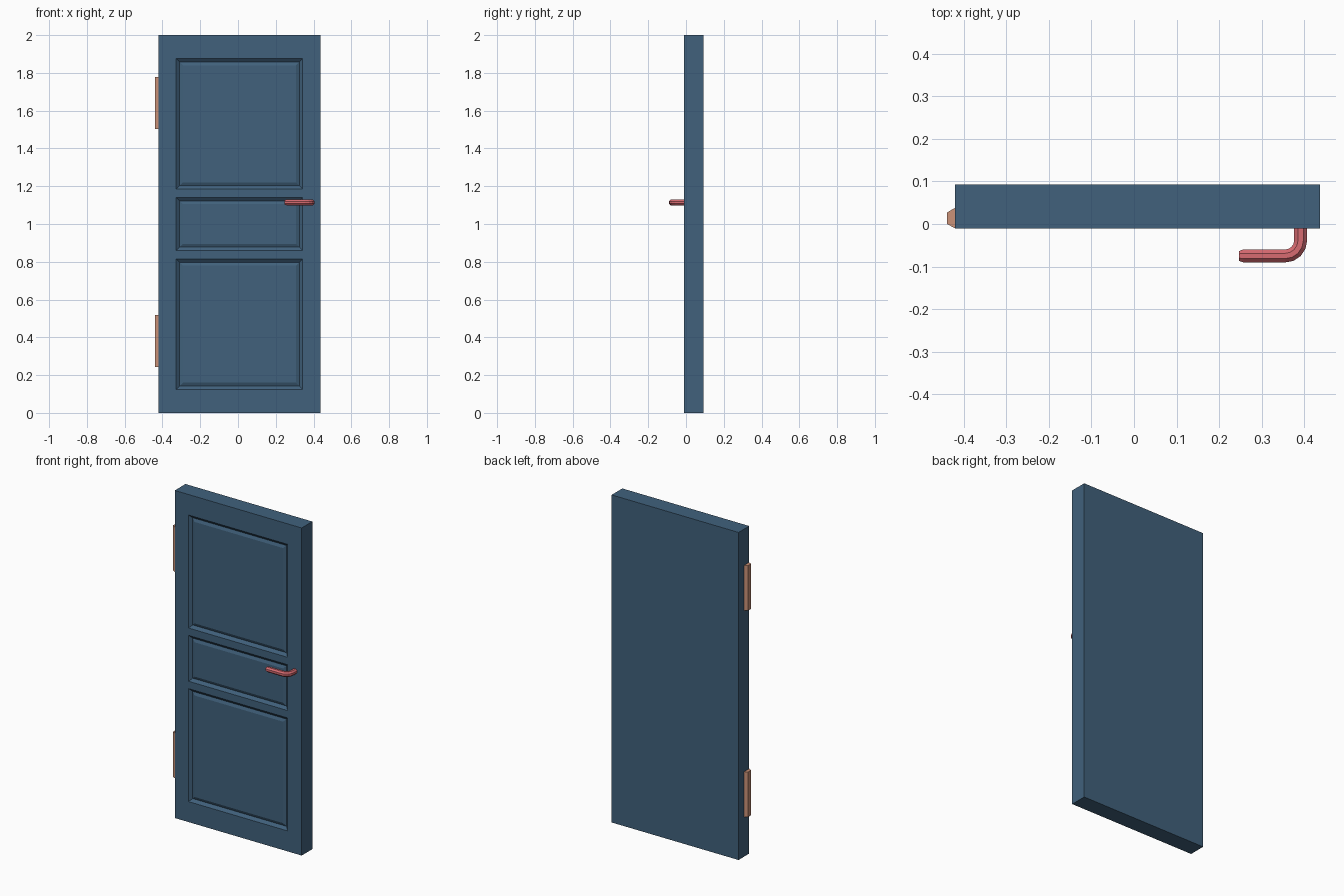
import bpy, bmesh, math
from mathutils import Vector

if "Cube" in bpy.data.objects:
    bpy.data.objects.remove(bpy.data.objects["Cube"])


def material(name, rgb):
    m = bpy.data.materials.new(name)
    m.diffuse_color = (*rgb, 1)
    m.use_nodes = True
    m.node_tree.nodes["Principled BSDF"].inputs["Base Color"].default_value = m.diffuse_color
    return m


BLUE = material("slate blue", (0.052, 0.120, 0.202))
TAN = material("tan", (0.60, 0.29, 0.19))
RED = material("soft red", (0.68, 0.145, 0.165))


def make_object(name, bm, mat):
    bmesh.ops.recalc_face_normals(bm, faces=bm.faces)
    me = bpy.data.meshes.new(name)
    bm.to_mesh(me)
    bm.free()
    me.materials.append(mat)
    ob = bpy.data.objects.new(name, me)
    bpy.context.collection.objects.link(ob)
    return ob


# door slab: front face gridded so that the three panels can be inset
X0, X1, Y0, Y1 = -0.42, 0.437, -0.01, 0.093
xs = [X0, -0.327, 0.342, X1]
zs = [0, 0.125, 0.815, 0.86, 1.14, 1.185, 1.875, 2.0]
bm = bmesh.new()
grid = [[bm.verts.new((x, Y0, z)) for x in xs] for z in zs]
panels = []
for j in range(len(zs) - 1):
    for i in range(len(xs) - 1):
        f = bm.faces.new((grid[j][i], grid[j][i + 1], grid[j + 1][i + 1], grid[j + 1][i]))
        if i == 1 and j in (1, 3, 5):
            panels.append(f)
# extrude the slab's back
rim = [e for e in bm.edges if e.is_boundary]
ext = bmesh.ops.extrude_edge_only(bm, edges=rim)["geom"]
for v in ext:
    if isinstance(v, bmesh.types.BMVert):
        v.co.y = Y1
bmesh.ops.holes_fill(bm, edges=[e for e in bm.edges if e.is_boundary], sides=0)
bmesh.ops.recalc_face_normals(bm, faces=bm.faces)
# each panel: moulded groove sloping in, then back out
bmesh.ops.inset_individual(bm, faces=panels, thickness=0.025, depth=-0.015)
bmesh.ops.inset_individual(bm, faces=panels, thickness=0.025, depth=0.008)
make_object("door", bm, BLUE)

# hinges: tapered plates on the left edge
for name, z0 in (("lower_hinge", 0.243), ("upper_hinge", 1.503)):
    bm = bmesh.new()
    prof = [(X0, Y0), (X0, 0.038), (-0.439, 0.027), (-0.439, 0.0)]
    f = bm.faces.new([bm.verts.new((x, y, z0)) for x, y in prof])
    r = bmesh.ops.extrude_face_region(bm, geom=[f])
    bmesh.ops.translate(bm, vec=(0, 0, 0.275), verts=[v for v in r["geom"] if isinstance(v, bmesh.types.BMVert)])
    make_object(name, bm, TAN)

# lever handle: octagonal tube swept around a bend
HZ, R, BEND = 1.114, 0.0165, 0.036
path = [(Vector((0.391, 0.0, HZ)), 0)]
for k in range(5):
    a = math.radians(90 * k / 4)
    path.append((Vector((0.391 - BEND + BEND * math.cos(a), -0.075 + BEND - BEND * math.sin(a), HZ)), a))
path += [(Vector((0.257, -0.075, HZ)), math.pi / 2), (Vector((0.246, -0.075, HZ)), math.pi / 2)]
bm = bmesh.new()
rings = []
for n, (c, a) in enumerate(path):
    r = R * (0.75 if n == len(path) - 1 else 1)
    side = Vector((math.cos(a), -math.sin(a), 0))
    rings.append([bm.verts.new(c + side * r * math.cos(t) + Vector((0, 0, r * math.sin(t))))
                  for t in (math.pi * (2 * s + 1) / 8 for s in range(8))])
for p, q in zip(rings, rings[1:]):
    for s in range(8):
        bm.faces.new((p[s], p[(s + 1) % 8], q[(s + 1) % 8], q[s]))
bm.faces.new(rings[0])
bm.faces.new(rings[-1])
make_object("lever_handle", bm, RED)
